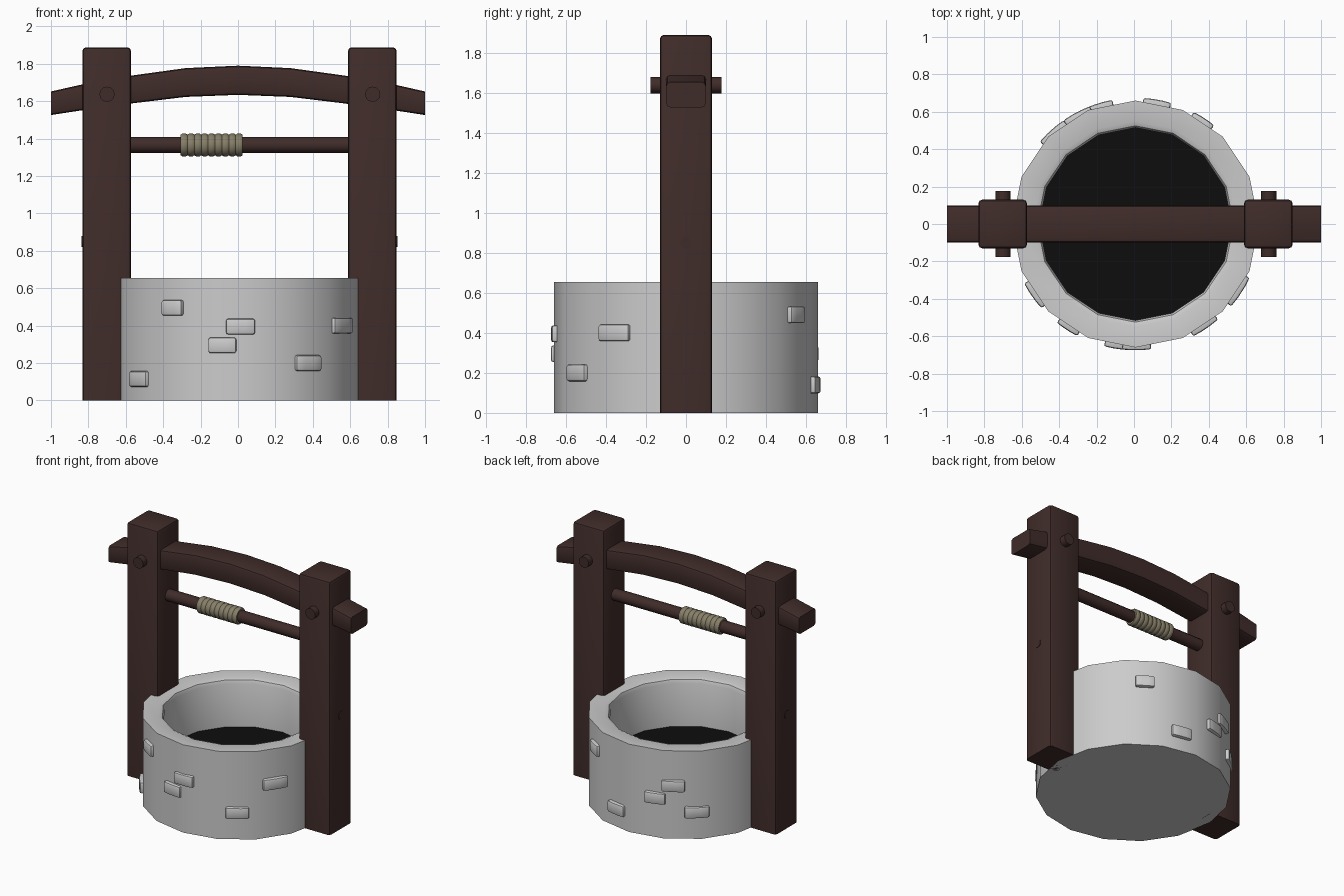
import bpy, bmesh, math
from mathutils import Matrix

if "Cube" in bpy.data.objects:
    bpy.data.objects.remove(bpy.data.objects["Cube"])

CX = 0.008  # posts and wall sit slightly right of the beam centre


def material(name, rgb):
    m = bpy.data.materials.new(name)
    m.diffuse_color = (*rgb, 1)
    m.use_nodes = True
    m.node_tree.nodes["Principled BSDF"].inputs["Base Color"].default_value = m.diffuse_color
    return m


WOOD = material("dark_wood", (0.05, 0.025, 0.022))
ROPE = material("rope", (0.24, 0.21, 0.14))
WATER = material("dark_water", (0.004, 0.004, 0.004))


def finish(bm, name, mat=None, angle=35):
    bmesh.ops.recalc_face_normals(bm, faces=bm.faces)
    me = bpy.data.meshes.new(name)
    bm.to_mesh(me)
    bm.free()
    ob = bpy.data.objects.new(name, me)
    bpy.context.collection.objects.link(ob)
    if mat:
        me.materials.append(mat)
    bpy.ops.object.select_all(action='DESELECT')
    ob.select_set(True)
    bpy.context.view_layer.objects.active = ob
    bpy.ops.object.shade_smooth_by_angle(angle=math.radians(angle))
    return ob


def loft(rings):
    """Skin a list of equal-length point rings and cap both ends."""
    bm = bmesh.new()
    rows = [[bm.verts.new(p) for p in ring] for ring in rings]
    n = len(rows[0])
    for a, b in zip(rows, rows[1:]):
        for k in range(n):
            bm.faces.new((a[k], a[(k + 1) % n], b[(k + 1) % n], b[k]))
    bm.faces.new(rows[0])
    bm.faces.new(rows[-1])
    return bm


def lathe(profile, sides):
    return loft([[(r * math.cos(2 * math.pi * k / sides),
                   r * math.sin(2 * math.pi * k / sides), z)
                  for k in range(sides)] for r, z in profile])


def rod(name, profile, sides, axis, loc, mat):
    """Lathe laid along the x or y axis."""
    bm = lathe(profile, sides)
    rot = Matrix.Rotation(math.pi / 2, 4, 'Y' if axis == 'x' else 'X')
    bm.transform(Matrix.Translation(loc) @ rot)
    return finish(bm, name, mat)


def bevel(bm, width, keep=lambda e: True, segments=2):
    bmesh.ops.recalc_face_normals(bm, faces=bm.faces)
    edges = [e for e in bm.edges if e.calc_face_angle(0) > 0.8 and keep(e)]
    bmesh.ops.bevel(bm, geom=edges, offset=width, segments=segments,
                    profile=0.5, affect='EDGES')


# Stone ring with a softened inner rim, closed underneath
bm = lathe([(0.66, 0), (0.66, 0.655), (0.55, 0.655), (0.525, 0.645),
            (0.515, 0.62), (0.515, 0.29)], 16)
bm.transform(Matrix.Translation((CX, 0, 0)))
finish(bm, "well_wall")

# Dark water disc
bm = lathe([(0.516, 0.29), (0.516, 0.30)], 16)
bm.transform(Matrix.Translation((CX, 0, 0)))
finish(bm, "water", WATER)

# Raised stones: angle in degrees, height, width
STONES = [(237, 0.495, 0.13), (270.5, 0.395, 0.155), (262, 0.295, 0.15),
          (327, 0.40, 0.18), (304, 0.20, 0.16), (215, 0.115, 0.16),
          (57, 0.49, 0.13), (80, 0.14, 0.15), (107, 0.295, 0.15),
          (118, 0.395, 0.16), (132, 0.20, 0.17)]
for i, (deg, z, w) in enumerate(STONES):
    rings = []
    for t in (-0.5, -0.17, 0.17, 0.5):
        a = math.radians(deg) + t * w / 0.66
        rings.append([(CX + r * math.cos(a), r * math.sin(a), z + dz)
                      for r, dz in ((0.61, -0.042), (0.675, -0.042),
                                    (0.675, 0.042), (0.61, 0.042))])
    bm = loft(rings)
    bevel(bm, 0.012)
    finish(bm, f"wall_stone_{i + 1}")

# Posts, with cross pegs and a flush peg on the outer face
for side, s in (("left", -1), ("right", 1)):
    px = CX + s * 0.71
    bm = bmesh.new()
    bmesh.ops.create_cube(bm, size=1)
    bm.transform(Matrix.Translation((px, 0, 0.944))
                 @ Matrix.Diagonal((0.26, 0.26, 1.888, 1)))
    bevel(bm, 0.02, lambda e: max(v.co.z for v in e.verts) > 0.1)
    finish(bm, f"{side}_post", WOOD)
    rod(f"{side}_cross_peg", [(0.041, -0.177), (0.041, 0.177)], 12, 'y',
        (px + 0.002, 0, 1.637), WOOD)
    rod(f"{side}_outer_peg", [(0.03, -0.02), (0.03, 0.02)], 12, 'x',
        (px + s * 0.114, 0, 0.85), WOOD)

# Arched beam: half profile (x, bottom, top) mirrored
half = [(0.28, 1.623, 1.777), (0.57, 1.588, 1.737),
        (0.85, 1.549, 1.686), (1.0, 1.526, 1.652)]
stations = ([(-x, b, t) for x, b, t in reversed(half)]
            + [(0, 1.634, 1.79)] + half)
bm = loft([[(x, -0.099, b), (x, 0.099, b), (x, 0.099, t), (x, -0.099, t)]
           for x, b, t in stations])
bevel(bm, 0.02, lambda e: abs(e.verts[0].co.x - e.verts[1].co.x) > 0.01)
finish(bm, "arched_beam", WOOD)

# Winding rod and ribbed rope coil
rod("winding_rod", [(0.043, -0.62), (0.043, 0.62)], 12, 'x',
    (CX, 0, 1.366), WOOD)
coils, length = 9, 0.331
profile = [(0.045, -length / 2)]
for i in range(coils):
    for f, r in ((0.0, 0.055), (0.25, 0.061), (0.75, 0.061)):
        profile.append((r, -length / 2 + (i + f) * length / coils))
profile += [(0.055, length / 2), (0.045, length / 2)]
rod("rope_coil", profile, 16, 'x', (-0.141, 0, 1.366), ROPE)
